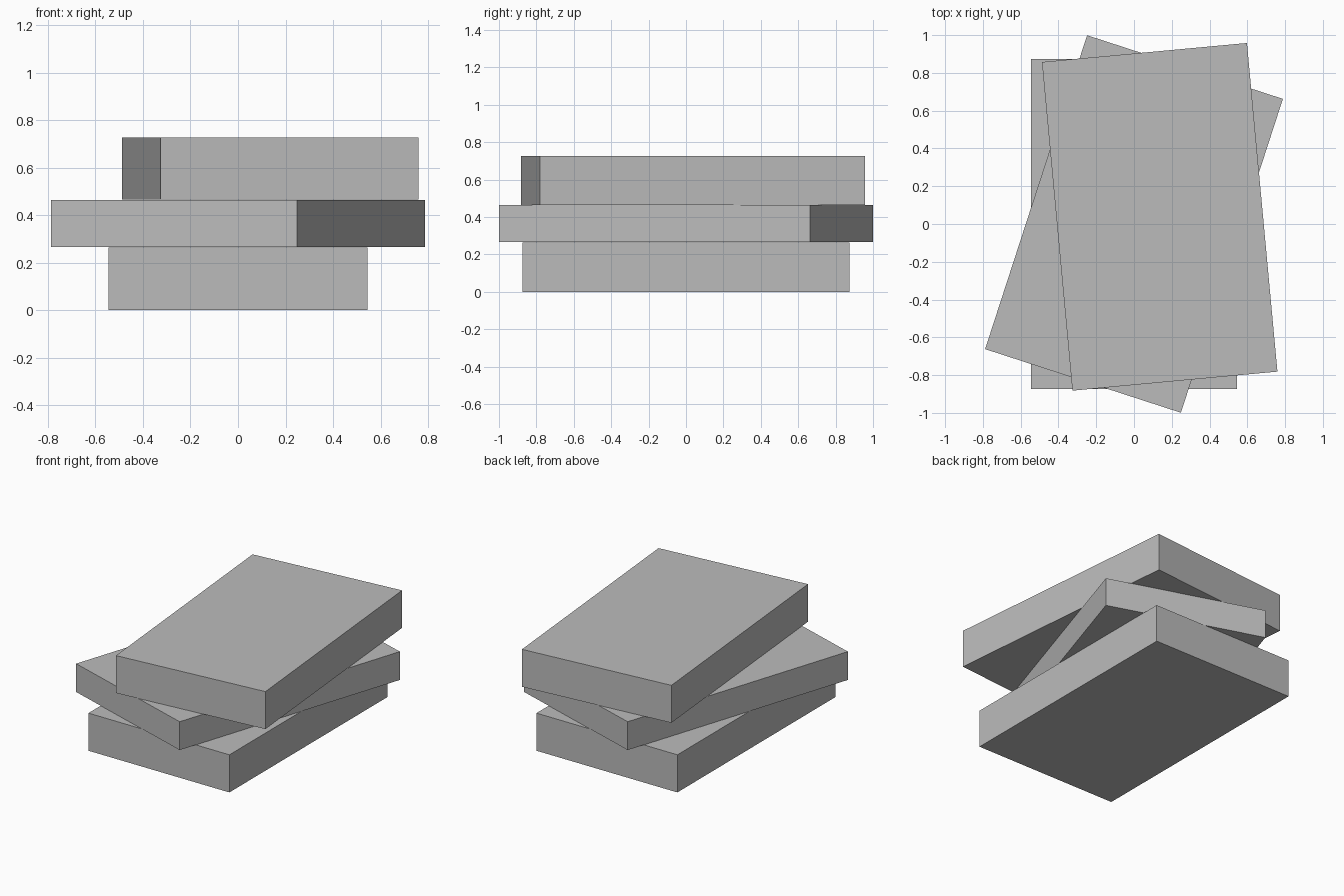
import bpy
from math import radians

cube = bpy.data.objects.get("Cube")
if cube:
    bpy.data.objects.remove(cube, do_unlink=True)

# Plain grey for every slab
grey = bpy.data.materials.new("plain grey")
grey.use_nodes = True
colour = (0.5, 0.5, 0.5, 1)
grey.diffuse_color = colour
grey.node_tree.nodes["Principled BSDF"].inputs["Base Color"].default_value = colour

WIDTH, LENGTH = 1.09, 1.747


def slab(name, x, y, bottom, top, turn):
    """Flat block standing between two heights, turned about z."""
    bpy.ops.mesh.primitive_cube_add(size=1, location=(x, y, (bottom + top) / 2),
                                    rotation=(0, 0, radians(turn)))
    obj = bpy.context.object
    obj.name = name
    obj.scale = (WIDTH, LENGTH, top - bottom)
    bpy.ops.object.transform_apply(location=False, rotation=False, scale=True)
    obj.data.materials.append(grey)


# Stack of three blocks, each turned differently
slab("bottom_book", 0, 0, 0, 0.263, 0)
slab("middle_book", 0, 0, 0.265, 0.463, -18)
slab("top_book", 0.136, 0.038, 0.465, 0.727, 5.3)
